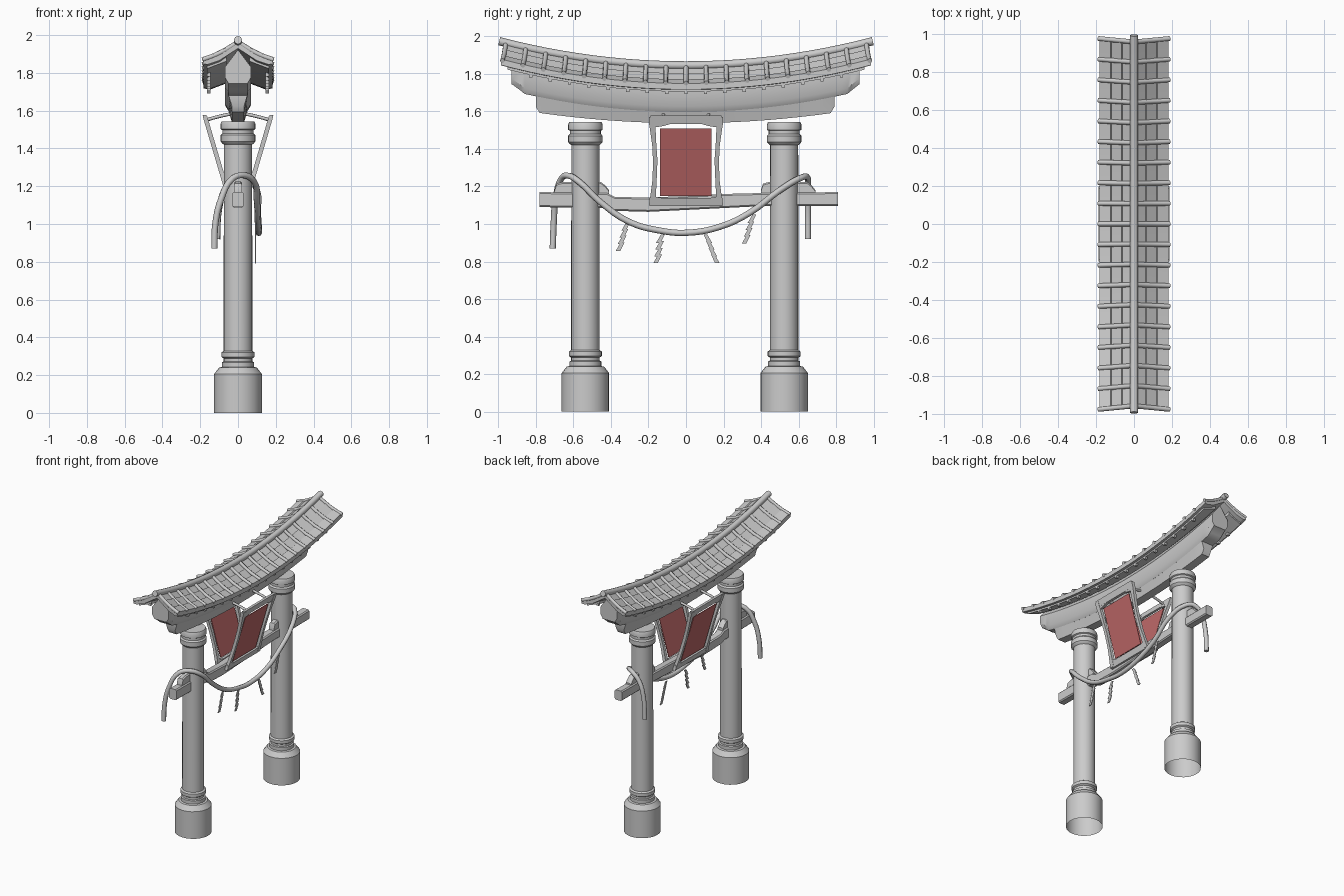
import bpy, bmesh, math
from mathutils import Vector

cube = bpy.data.objects.get("Cube")
if cube:
    bpy.data.objects.remove(cube)


def material(name, rgb):
    m = bpy.data.materials.new(name)
    m.use_nodes = True
    m.diffuse_color = (*rgb, 1)
    m.node_tree.nodes["Principled BSDF"].inputs["Base Color"].default_value = (*rgb, 1)
    return m


STONE = material("stone grey", (0.6, 0.6, 0.6))
RED = material("banner red", (0.52, 0.14, 0.14))


def finish(name, bm, mat=STONE, angle=35):
    bmesh.ops.recalc_face_normals(bm, faces=bm.faces)
    me = bpy.data.meshes.new(name)
    bm.to_mesh(me)
    bm.free()
    ob = bpy.data.objects.new(name, me)
    bpy.context.collection.objects.link(ob)
    me.materials.append(mat)
    smooth(ob, angle)
    return ob


def smooth(ob, angle=35):
    bpy.ops.object.select_all(action="DESELECT")
    ob.select_set(True)
    bpy.context.view_layer.objects.active = ob
    bpy.ops.object.shade_smooth_by_angle(angle=math.radians(angle))


def loft(bm, rings, caps=True):
    """Skin a list of closed rings of points."""
    rows = [[bm.verts.new(p) for p in r] for r in rings]
    n = len(rows[0])
    for a, b in zip(rows, rows[1:]):
        for i in range(n):
            j = (i + 1) % n
            bm.faces.new((a[i], a[j], b[j], b[i]))
    if caps:
        bm.faces.new(rows[0])
        bm.faces.new(rows[-1])


def tubes(name, paths, radius, smooth_path=True):
    """Round tubes along one or more paths."""
    cu = bpy.data.curves.new(name, "CURVE")
    cu.dimensions = "3D"
    cu.bevel_depth = radius
    cu.bevel_resolution = 2
    cu.resolution_u = 4
    cu.use_fill_caps = True
    for path in paths:
        sp = cu.splines.new("BEZIER" if smooth_path else "POLY")
        pts = sp.bezier_points if smooth_path else sp.points
        pts.add(len(path) - 1)
        for p, co in zip(pts, path):
            if smooth_path:
                p.co = co
                p.handle_left_type = p.handle_right_type = "AUTO"
            else:
                p.co = (*co, 1)
    cu.materials.append(STONE)
    ob = bpy.data.objects.new(name, cu)
    bpy.context.collection.objects.link(ob)
    bpy.ops.object.select_all(action="DESELECT")
    ob.select_set(True)
    bpy.context.view_layer.objects.active = ob
    bpy.ops.object.convert(target="MESH")
    smooth(bpy.context.object, 50)


def rise(y, k=0.13):
    return k * y * y


def span(half, n=32):
    return [half * (2 * i / n - 1) for i in range(n + 1)]


# Posts: lathed shaft with base, collars and capital, open underneath
POST = [(.127, 0), (.127, .205), (.1, .24), (.085, .243), (.085, .268), (.076, .272), (.076, .288),
        (.088, .296), (.088, .32), (.076, .328), (.075, 1.42), (.084, 1.427), (.092, 1.437),
        (.092, 1.47), (.083, 1.48), (.083, 1.497), (.092, 1.502), (.092, 1.53), (.086, 1.543)]
for name, cy in (("front_post", -.536), ("back_post", .523)):
    bm = bmesh.new()
    loft(bm, [[(r * math.cos(t), cy + r * math.sin(t), z)
               for t in (math.tau * i / 24 for i in range(24))] for r, z in POST], caps=False)
    bm.verts.ensure_lookup_table()
    bm.faces.new(bm.verts[-24:])
    finish(name, bm)

# Lintels: curved lower and upper beams with stepped ends
bm = bmesh.new()
for y in [0]:
    ys = [-.8, -.78, -.7] + span(.66, 20) + [.7, .77, .79]
    rings = []
    for i, y in enumerate(ys):
        lift = .03 if i in (0, len(ys) - 1) else 0
        bot, top = 1.537 + rise(y, .09) + lift, 1.61 + rise(y)
        rings.append([(-.032, y, bot), (.032, y, bot), (.053, y, top), (-.053, y, top)])
    loft(bm, rings)
finish("lower_lintel", bm)
bm = bmesh.new()
rings = []
for y in [-.93, -.925, -.88, -.86] + span(.82, 24) + [.86, .88, .92, .925]:
    lift = max(0, min(.035, (abs(y) - .86) * .6))
    bot, mid = 1.597 + rise(y) + lift, 1.72 + rise(y)
    rings.append([(-.05, y, bot), (.05, y, bot), (.068, y, bot + .03), (.068, y, mid),
                  (0, y, mid + .09), (-.068, y, mid), (-.068, y, bot + .03)])
loft(bm, rings)
finish("upper_lintel", bm)

# Roof: concave slopes with overlapping tile courses
ROOF = [(.0, 1.838), (.06, 1.797), (.065, 1.803), (.12, 1.765), (.125, 1.771), (.183, 1.749)]
EAVE = [(.183, 1.717), (.16, 1.715), (.1, 1.735), (0, 1.80)]
for side, name in ((1, "right_roof_slope"), (-1, "left_roof_slope")):
    bm = bmesh.new()
    loft(bm, [[(side * x, y * (.97 + .09 * x), z + rise(y)) for x, z in ROOF + EAVE]
              for y in span(1, 36)])
    finish(name, bm, angle=20)
    ribs, rafters = [], bmesh.new()
    for i in range(19):
        y = -.96 + i * .1067
        ribs.append([(side * x, y * (1 + .1 * x), z + rise(y)) for x, z in
                     ((.01, 1.838), (.06, 1.806), (.12, 1.775), (.188, 1.75))])
        yr = y * .97
        if abs(yr) < .9:
            z = 1.692 + rise(yr)
            loft(rafters, [[(side * x, yr + d, h) for x, h in
                            ((.145, z), (.165, z), (.165, z + .035), (.145, z + .035))]
                           for d in (-.009, .009)])
    tubes(name + "_ribs", ribs, .0125)
    finish(name + "_rafter_ends", rafters)
    # Board under the eave
    bm = bmesh.new()
    loft(bm, [[(side * x, y, z + rise(y)) for x, z in
               ((.06, 1.745), (.165, 1.705), (.165, 1.735), (.06, 1.78))] for y in span(.95)])
    finish(name + "_eave_board", bm)
tubes("ridge_pole", [[(0, y, 1.845 + rise(y)) for y in span(.995, 24)]], .022, False)


# Tie beam: flat bar with a slimmer middle, locked by wedges at the posts
def bar(name, stations, half, chamfer=.008):
    bm = bmesh.new()
    loft(bm, [[(-half + chamfer, y, lo), (half - chamfer, y, lo), (half, y, lo + chamfer),
               (half, y, hi - chamfer), (half - chamfer, y, hi), (-half + chamfer, y, hi),
               (-half, y, hi - chamfer), (-half, y, lo + chamfer)] for y, lo, hi in stations])
    finish(name, bm)


bar("tie_beam", [(-.78, 1.09, 1.17), (-.42, 1.085, 1.165), (-.38, 1.07, 1.145), (-.2, 1.065, 1.14),
                 (.2, 1.085, 1.16), (.4, 1.095, 1.165), (.81, 1.095, 1.17)], .03)
for name, c in (("front_wedge", -.555), ("back_wedge", .545)):
    bar(name, [(c - .145, 1.15, 1.185), (c - .135, 1.15, 1.215), (c - .1, 1.15, 1.225),
               (c + .1, 1.15, 1.225), (c + .125, 1.15, 1.205), (c + .145, 1.15, 1.18)], .022)


# Tilted banners hung on both sides, each in a waisted frame
def lean(z):
    return .172 - (1.56 - z) * .295


def plate(bm, outline, side, half):
    loft(bm, [[(side * (lean(z) + d), y, z) for y, z in outline] for d in (-half, half)])


SIDE_BAR = [(.198, 1.10), (.19, 1.15), (.178, 1.24), (.176, 1.34), (.18, 1.42), (.196, 1.53), (.198, 1.57),
            (.165, 1.57), (.158, 1.42), (.152, 1.34), (.156, 1.24), (.163, 1.10)]
WEDGE = [(.165, 1.535), (.165, 1.515), (.12, 1.522), (.04, 1.545), (.04, 1.56)]
for side, name in ((1, "right_banner"), (-1, "left_banner")):
    bm = bmesh.new()
    for m in (1, -1):
        plate(bm, [(m * y, z) for y, z in SIDE_BAR], side, .012)
        plate(bm, [(m * y, z) for y, z in WEDGE], side, .009)
        plate(bm, [(m * y, 2.66 - z) for y, z in WEDGE], side, .009)
    for lo, hi, w in ((1.532, 1.578, .19), (1.095, 1.138, .195)):
        plate(bm, [(-w, lo), (w, lo), (w, hi), (-w, hi)], side, .01)
    finish(name + "_frame", bm)
    bm = bmesh.new()
    plate(bm, [(-.138, 1.148), (.135, 1.148), (.135, 1.51), (-.138, 1.51)], side, .003)
    finish(name + "_cloth", bm, RED)
    tubes(name + "_hangers", [[(side * x, y, z) for x, z in ((.17, 1.55), (.11, 1.567), (.03, 1.585))]
                              for y in (-.12, .12)], .009)

# Rope draped over the tie beam, with hanging tails
ROPE = [(-.125, -.71, .87), (-.12, -.705, 1.0), (-.09, -.695, 1.13), (-.03, -.665, 1.24),
        (.03, -.63, 1.258), (.085, -.57, 1.225), (.1, -.46, 1.12), (.105, -.3, 1.01),
        (.11, -.14, .965), (.11, 0, .953), (.11, .18, .985), (.105, .34, 1.06), (.1, .5, 1.18),
        (.05, .61, 1.245), (0, .645, 1.25), (-.06, .65, 1.2), (-.1, .65, 1.08), (-.11, .65, .92)]
tubes("rope", [ROPE], .0165)

# Zigzag paper streamers under the rope
for i, (y, z, lean_y) in enumerate(((-.32, 1.01, -.03), (-.135, .945, -.015),
                                    (.115, .945, .04), (.352, 1.05, -.03))):
    bm = bmesh.new()
    for k in range(4):
        cy, top = y + lean_y * k / 3, z - k * .036
        s = .012 if lean_y < 0 else -.012
        quad = [(cy - .01 + s, top), (cy + .01 + s, top), (cy + .012 - s, top - .045), (cy - .012 - s, top - .045)]
        loft(bm, [[(x, a, b) for a, b in quad] for x in (.09, .096)])
    finish("streamer_%d" % (i + 1), bm)
